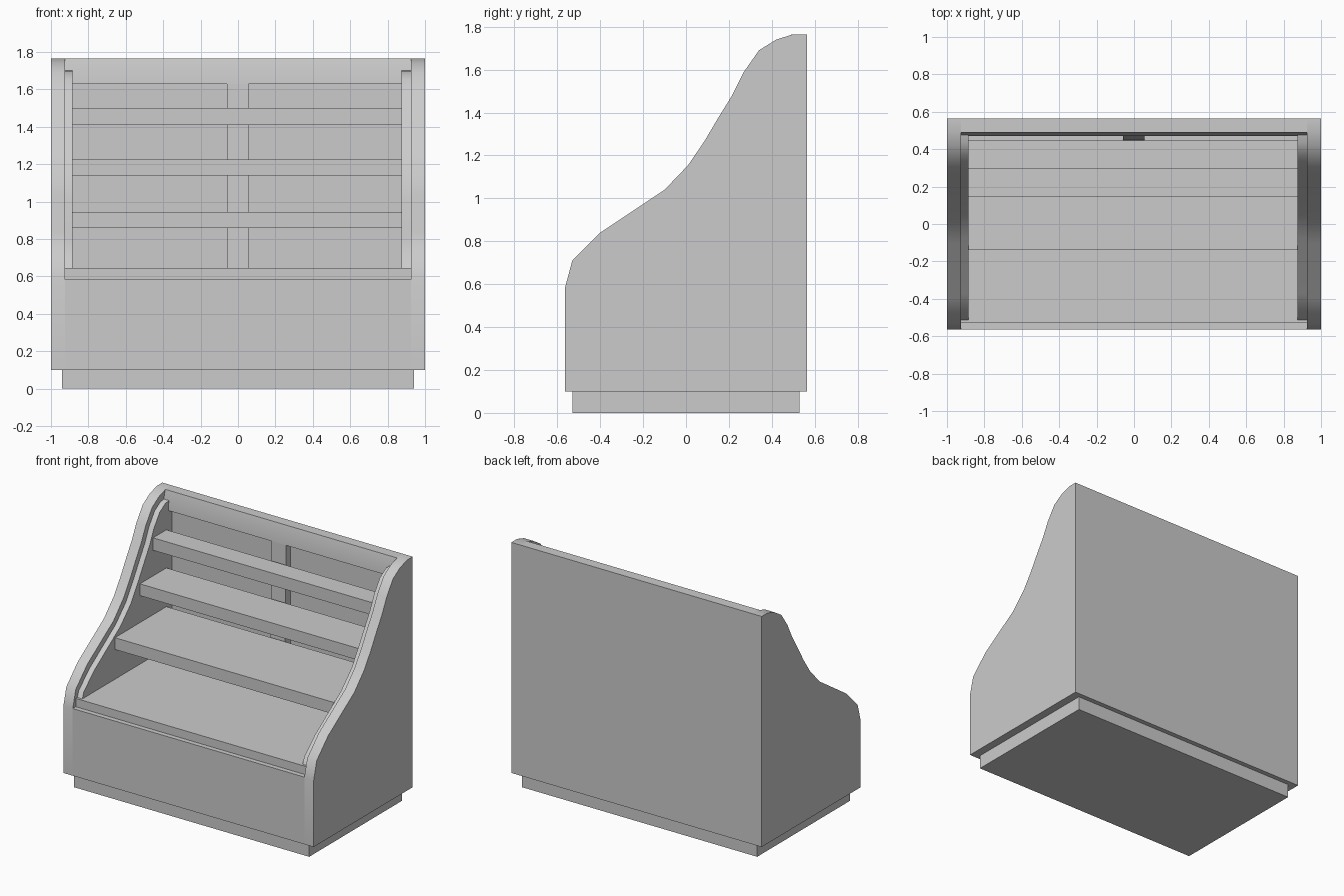
import bpy, bmesh, math

if "Cube" in bpy.data.objects:
    bpy.data.objects.remove(bpy.data.objects["Cube"])


def extrude_x(name, profile, x0, x1):
    """Extrude a (y, z) outline from x0 to x1."""
    bm = bmesh.new()
    face = bm.faces.new([bm.verts.new((x0, y, z)) for y, z in profile])
    ret = bmesh.ops.extrude_face_region(bm, geom=[face])
    verts = [g for g in ret["geom"] if isinstance(g, bmesh.types.BMVert)]
    bmesh.ops.translate(bm, verts=verts, vec=(x1 - x0, 0, 0))
    bmesh.ops.recalc_face_normals(bm, faces=bm.faces)
    mesh = bpy.data.meshes.new(name)
    bm.to_mesh(mesh)
    bm.free()
    obj = bpy.data.objects.new(name, mesh)
    bpy.context.collection.objects.link(obj)
    bpy.ops.object.select_all(action="DESELECT")
    obj.select_set(True)
    bpy.context.view_layer.objects.active = obj
    bpy.ops.object.shade_smooth_by_angle(angle=math.radians(33))
    return obj


def box(name, x0, x1, y0, y1, z0, z1):
    return extrude_x(name, [(y0, z0), (y1, z0), (y1, z1), (y0, z1)], x0, x1)


BACK = 0.565
TOP = 1.765
INNER_L, INNER_R = -0.885, 0.875

# Outer side outline and the set-back glass channel outline
outer = [(-0.565, 0.58), (-0.53, 0.71), (-0.40, 0.84), (-0.10, 1.04),
         (0.01, 1.155), (0.085, 1.265), (0.15, 1.375), (0.215, 1.48),
         (0.27, 1.59), (0.34, 1.69), (0.42, 1.74), (0.50, TOP), (BACK, TOP)]
inner = [(-0.53, 0.60), (-0.495, 0.69), (-0.375, 0.80), (-0.075, 1.005),
         (0.045, 1.125), (0.12, 1.24), (0.19, 1.355), (0.255, 1.46),
         (0.305, 1.565), (0.37, 1.655), (0.435, 1.695), (0.51, 1.705)]
outer_profile = [(BACK, 0.1), (-0.565, 0.1)] + outer
inner_profile = [(0.51, 0.60)] + inner

# Side panels with their inner liners
extrude_x("left_side_panel", outer_profile, -1.0, -0.925)
extrude_x("right_side_panel", outer_profile, 0.925, 1.0)
extrude_x("left_liner", inner_profile, -0.925, INNER_L)
extrude_x("right_liner", inner_profile, INNER_R, 0.925)

# Plinth and stepped lower cabinet
box("plinth", -0.94, 0.94, -0.53, 0.53, 0, 0.1)
extrude_x("lower_cabinet", [(-0.565, 0.1), (-0.565, 0.585), (-0.53, 0.585),
                            (-0.53, 0.645), (0.52, 0.645), (0.52, 0.1)],
          -0.925, 0.925)

# Back wall, header and centre post
box("back_wall", -0.925, 0.925, 0.52, BACK, 0.1, TOP)
extrude_x("header", [(0.52, TOP), (0.49, TOP), (0.475, 1.70), (0.47, 1.63),
                     (0.52, 1.63)], -0.925, 0.925)
extrude_x("centre_post", [(0.52, 1.63), (0.47, 1.63), (0.45, 0.645),
                          (0.52, 0.645)], -0.06, 0.055)

# Shelves, getting shallower toward the top
for name, front, z0, z1 in (("lower_shelf", -0.14, 0.86, 0.945),
                            ("middle_shelf", 0.145, 1.14, 1.225),
                            ("upper_shelf", 0.295, 1.41, 1.50)):
    box(name, INNER_L, INNER_R, front, 0.447, z0, z1)
